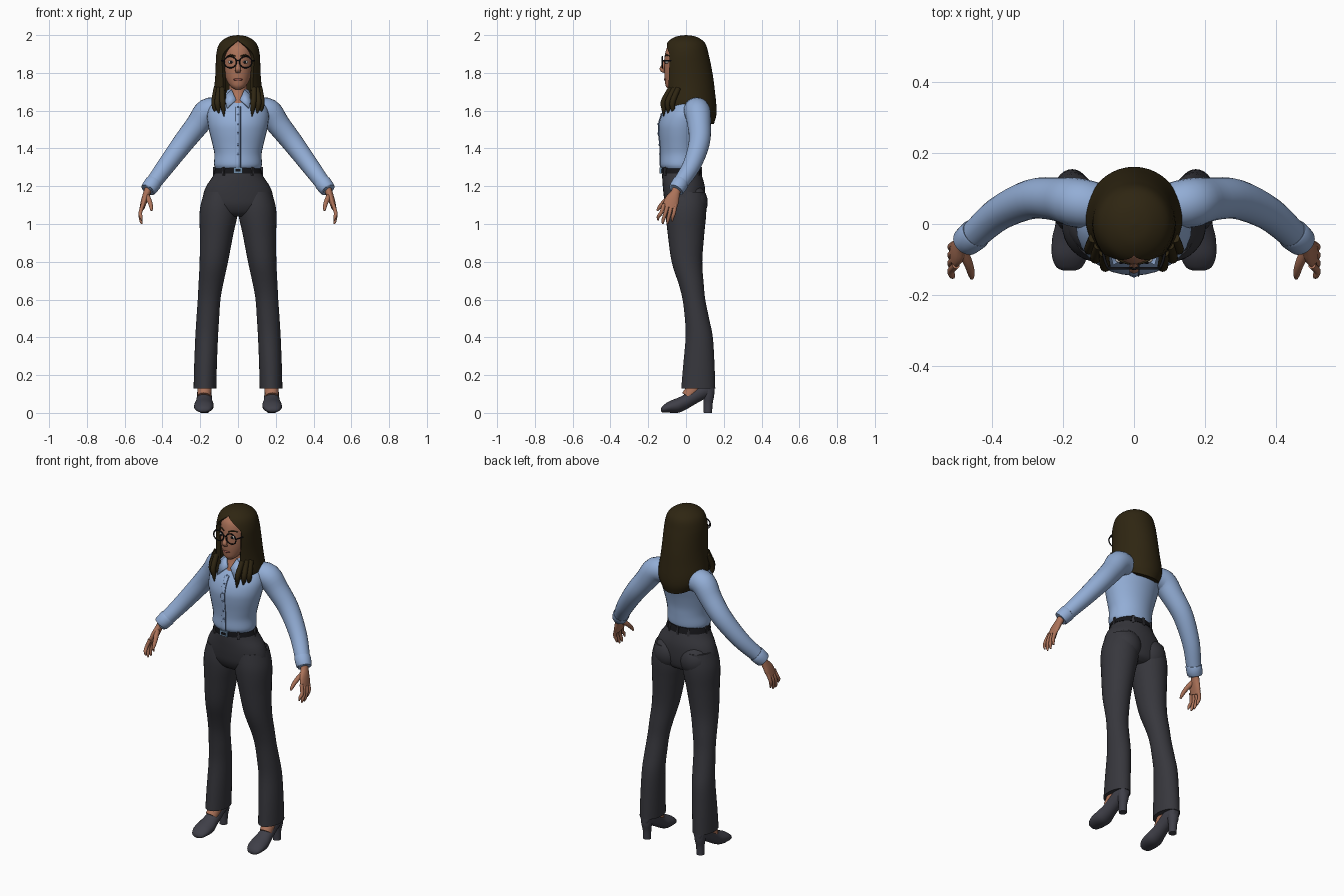
import bpy, bmesh, math
from mathutils import Vector

cube = bpy.data.objects.get("Cube")
if cube:
    bpy.data.objects.remove(cube, do_unlink=True)


def material(name, r, g, b):
    m = bpy.data.materials.new(name)
    m.use_nodes = True
    m.diffuse_color = (r, g, b, 1)
    m.node_tree.nodes["Principled BSDF"].inputs["Base Color"].default_value = (r, g, b, 1)
    return m


SKIN = material("warm skin", .41, .17, .10)
LIPS = material("lip brown", .30, .09, .07)
WHITE = material("eye white", .65, .62, .58)
BLACK = material("frame black", .008, .008, .01)
HAIR = material("dark brown hair", .028, .019, .006)
SHIRT = material("light blue shirt", .29, .42, .67)
SEAM = material("seam blue", .13, .20, .36)
TROUSER = material("charcoal trousers", .038, .038, .046)
SHOE = material("grey leather", .05, .05, .065)
BUCKLE = material("steel blue buckle", .16, .27, .40)

X, Y, Z = Vector((1, 0, 0)), Vector((0, 1, 0)), Vector((0, 0, 1))


def finish(name, bm, mat, mirror=False):
    bmesh.ops.recalc_face_normals(bm, faces=bm.faces)
    me = bpy.data.meshes.new(name)
    bm.to_mesh(me)
    bm.free()
    me.materials.append(mat)
    me.shade_smooth()
    me.set_sharp_from_angle(angle=math.radians(50))
    ob = bpy.data.objects.new(name, me)
    bpy.context.collection.objects.link(ob)
    if mirror:
        ob.modifiers.new("Mirror", 'MIRROR')
    return ob


def smooth(rows, steps):
    """Pass a smooth spline through rows of numbers."""
    out = []
    for i in range(len(rows) - 1):
        a, b, c, d = (rows[max(i - 1, 0)], rows[i], rows[i + 1], rows[min(i + 2, len(rows) - 1)])
        for s in range(steps):
            t = s / steps
            out.append([q + .5 * t * (r - p + t * (2 * p - 5 * q + 4 * r - w + t * (3 * (q - r) + w - p)))
                        for p, q, r, w in zip(a, b, c, d)])
    return out + [list(rows[-1])]


def skin_rings(name, rings, mat, mirror=False):
    bm = bmesh.new()
    loops = [[bm.verts.new(p) for p in ring] for ring in rings]
    n = len(loops[0])
    for a, b in zip(loops, loops[1:]):
        for i in range(n):
            bm.faces.new((a[i], a[(i + 1) % n], b[(i + 1) % n], b[i]))
    bm.faces.new(loops[0])
    bm.faces.new(loops[-1])
    return finish(name, bm, mat, mirror)


def tube(name, rows, mat, ref=X, axis=None, mirror=False, n=24, steps=4):
    """Loft ellipses (x, y, z, radius along ref, other radius)."""
    rows = smooth([r if len(r) == 5 else (*r, r[3]) for r in rows], steps)
    rings = []
    for i, (x, y, z, ru, rv) in enumerate(rows):
        t = axis or Vector(rows[min(i + 1, len(rows) - 1)][:3]) - Vector(rows[max(i - 1, 0)][:3])
        t = t.normalized()
        u = (ref - t * ref.dot(t)).normalized()
        v = t.cross(u)
        rings.append([Vector((x, y, z)) + u * ru * math.cos(k * math.tau / n)
                      + v * rv * math.sin(k * math.tau / n) for k in range(n)])
    return skin_rings(name, rings, mat, mirror)


def body(name, rows, mat, mirror=False):
    """Loft level ellipses (z, x, y, rx, ry)."""
    return tube(name, [(x, y, z, rx, ry) for z, x, y, rx, ry in rows], mat, axis=Z, mirror=mirror, n=32)


def wrap(name, rows, mat, inner, dip=0, n=32):
    """Loft a thick band open at the front (z, y, rx, ry, half opening)."""
    rows = smooth(rows, 4)
    rings = []
    for j, (z, cy, rx, ry, opening) in enumerate(rows):
        a = math.radians(max(opening, 0))
        drop = dip * (j / (len(rows) - 1)) ** 3
        arc = [a + (math.tau - 2 * a) * k / n for k in range(n + 1)]
        ring = [(rx * f * math.sin(t), cy - ry * f * math.cos(t), z - drop * max(0, -math.cos(t)))
                for f, ts in ((1, arc), (inner, arc[::-1])) for t in ts]
        rings.append(ring)
    return skin_rings(name, rings, mat)


def ball(name, loc, size, mat, mirror=False):
    bm = bmesh.new()
    bmesh.ops.create_uvsphere(bm, u_segments=20, v_segments=12, radius=1)
    for v in bm.verts:
        v.co = Vector(loc) + Vector([c * s for c, s in zip(v.co, size)])
    return finish(name, bm, mat, mirror)


def box(name, loc, size, mat, mirror=False, turn=0):
    bm = bmesh.new()
    bmesh.ops.create_cube(bm, size=1)
    ca, sa = math.cos(turn), math.sin(turn)
    for v in bm.verts:
        p = Vector([c * s for c, s in zip(v.co, size)])
        v.co = Vector(loc) + Vector((p.x * ca - p.y * sa, p.x * sa + p.y * ca, p.z))
    return finish(name, bm, mat, mirror)


# Head, neck and face
body("head", [(1.712, 0, -.078, .015, .015), (1.73, 0, -.065, .04, .042), (1.76, 0, -.042, .06, .07),
              (1.80, 0, -.03, .072, .085), (1.85, 0, -.02, .078, .095), (1.90, 0, -.015, .079, .096),
              (1.94, 0, -.01, .072, .086), (1.97, 0, 0, .045, .055)], SKIN)
body("neck", [(1.62, 0, -.02, .05, .07), (1.66, 0, -.015, .05, .066), (1.70, 0, -.01, .05, .056),
              (1.74, 0, -.01, .047, .052), (1.79, 0, -.01, .05, .06)], SKIN)
tube("nose", [(0, -.106, 1.878, .006), (0, -.116, 1.85, .009), (0, -.127, 1.823, .014, .013),
              (0, -.122, 1.806, .014, .01), (0, -.11, 1.80, .008)], SKIN, axis=Z, n=14)
ball("lips", (0, -.105, 1.765), (.024, .012, .008), LIPS)
ball("eyes", (.036, -.1, 1.857), (.017, .011, .008), WHITE, True)
ball("irises", (.036, -.109, 1.857), (.007, .004, .007), BLACK, True)
tube("eyebrows", [(.014, -.112, 1.888, .003), (.038, -.103, 1.895, .004), (.06, -.084, 1.888, .002)],
     HAIR, ref=Z, mirror=True, n=8)

# Glasses
ring = [(.041 + .033 * math.cos(k * math.tau / 24), -.125, 1.857 + .03 * math.sin(k * math.tau / 24), .0035)
        for k in range(25)]
tube("glasses_rims", ring, BLACK, ref=Y, mirror=True, n=8, steps=1)
tube("glasses_bridge", [(-.01, -.125, 1.862, .003), (0, -.127, 1.866, .003), (.01, -.125, 1.862, .003)],
     BLACK, ref=Y, n=8)
tube("glasses_temples", [(.073, -.124, 1.864, .004), (.083, -.10, 1.865, .004), (.094, -.04, 1.866, .004)],
     BLACK, ref=Z, mirror=True, n=8)

# Long hair with an open front and loose front strands
wrap("hair", [(2.0, 0, .001, .001, 0), (1.993, 0, .045, .05, 0), (1.972, 0, .083, .088, 0),
              (1.945, 0, .104, .108, 20), (1.90, 0, .115, .12, 43), (1.85, .003, .118, .129, 45),
              (1.78, .01, .121, .135, 42), (1.72, .015, .127, .138, 38), (1.65, .02, .137, .141, 35),
              (1.61, .02, .134, .14, 34), (1.58, .02, .115, .128, 38)], HAIR, .82, dip=.05)
for i, (x, y, low) in enumerate([(.078, -.118, 1.57), (.105, -.095, 1.585), (.122, -.07, 1.59)]):
    tube(f"hair_strand_{i + 1}", [(.085 + .015 * i, -.08 + .02 * i, 1.72, .014), (x + .004, y, 1.65, .015),
                                  (x, y, 1.61, .012), (x - .004, y, low, .002)], HAIR, mirror=True, n=12)

# Shirt
torso = [(1.285, 0, -.03, .112, .09), (1.30, 0, -.031, .122, .10), (1.32, 0, -.032, .127, .105),
         (1.37, 0, -.03, .125, .105), (1.42, 0, -.03, .135, .108), (1.48, 0, -.027, .15, .117),
         (1.53, 0, -.02, .16, .124), (1.58, 0, -.005, .163, .123), (1.62, 0, .008, .15, .11),
         (1.65, 0, .014, .122, .09), (1.675, 0, .012, .08, .062), (1.69, 0, .005, .052, .048)]
body("shirt_body", torso, SHIRT)
front = [(z, y - ry) for z, x, y, rx, ry in torso[1:9]]
tube("shirt_placket", [(0, y, z, .013, .004) for z, y in front], SHIRT, n=12)
tube("placket_seam", [(.013, y - .001, z, .002, .003) for z, y in front], SEAM, n=8)
for i, (z, y) in enumerate(front[2:]):
    ball(f"shirt_button_{i + 1}", (0, y - .004, z), (.006, .003, .006), SEAM)
tube("sleeves", [(.10, .05, 1.60, .065), (.16, .06, 1.595, .07), (.215, .07, 1.525, .062),
                 (.29, .07, 1.43, .056), (.38, .03, 1.31, .048), (.45, -.03, 1.215, .041),
                 (.472, -.048, 1.186, .038)], SHIRT, ref=Y, mirror=True)
tube("cuffs", [(.446, -.026, 1.221, .041), (.449, -.029, 1.217, .045), (.474, -.05, 1.184, .042),
               (.476, -.052, 1.181, .037)], SHIRT, ref=Y, mirror=True, steps=2)
wrap("collar_stand", [(1.712, 0, .056, .06, 30), (1.69, 0, .066, .068, 28), (1.665, .002, .08, .078, 28)],
     SHIRT, .9)
bm = bmesh.new()
wing = [(.010, -.084, 1.658), (.034, -.058, 1.712), (.072, -.062, 1.672), (.058, -.113, 1.612)]
bm.faces.new([bm.verts.new(p) for p in wing])
collar = finish("collar_points", bm, SHIRT, True)
solid = collar.modifiers.new("Thickness", 'SOLIDIFY')
solid.thickness, solid.offset = .008, 0

# Hands
tube("palms", [(.468, -.044, 1.20, .024, .021), (.482, -.056, 1.165, .025, .019),
               (.496, -.075, 1.125, .038, .017), (.508, -.088, 1.085, .038, .013)], SKIN, ref=Y, mirror=True)
for i, (finger, tip) in enumerate(zip(("index", "middle", "ring", "little"), (1.02, 1.0, 1.0, 1.015))):
    base, end = -.116 + .02 * i, -.146 + .025 * i
    tube(finger + "_fingers", [(.503, base, 1.105, .011), (.517, (base + end) / 2, 1.06, .010),
                               (.514, end, tip + .02, .009), (.509, end - .002, tip, .004)],
         SKIN, ref=Y, mirror=True, n=10)
tube("thumbs", [(.485, -.075, 1.15, .016), (.468, -.112, 1.12, .013), (.46, -.14, 1.09, .010),
                (.458, -.153, 1.07, .005)], SKIN, mirror=True, n=12)

# Trousers
body("trouser_hips", [(1.04, 0, 0, .08, .06), (1.06, 0, 0, .15, .088), (1.10, 0, -.005, .185, .104),
                      (1.15, 0, -.008, .185, .11), (1.20, 0, -.012, .168, .111),
                      (1.25, 0, -.02, .135, .106), (1.30, 0, -.028, .11, .096)], TROUSER)
body("trouser_legs", [(1.17, .095, 0, .083, .10), (1.10, .1, 0, .098, .107), (1.04, .104, 0, .10, .106),
                      (.95, .113, 0, .089, .097), (.80, .128, .005, .075, .081), (.68, .144, .028, .065, .066),
                      (.60, .153, .042, .06, .06), (.50, .16, .058, .06, .064), (.40, .166, .07, .06, .072),
                      (.25, .172, .068, .06, .083), (.13, .175, .065, .06, .09)], TROUSER, True)
ball("trouser_seat", (.086, .042, 1.115), (.086, .073, .09), TROUSER, True)

# Belt with loops and buckle
body("belt", [(1.268, 0, -.024, .129, .107), (1.285, 0, -.026, .123, .105), (1.302, 0, -.028, .116, .102)], BLACK)
box("belt_buckle", (0, -.133, 1.284), (.05, .012, .032), BUCKLE)
box("buckle_plate", (0, -.1395, 1.284), (.026, .004, .014), BLACK)
for i, deg in enumerate((38, 95, 150)):
    t = math.radians(deg)
    box(f"belt_loops_{i + 1}", (.126 * math.sin(t), -.026 - .107 * math.cos(t), 1.28), (.013, .01, .045),
        TROUSER, True, turn=t)
box("belt_loop_back", (0, .081, 1.28), (.013, .01, .045), TROUSER)

# Feet and heeled shoes
tube("ankles", [(.175, .075, .20, .036), (.177, .045, .135, .038), (.18, .008, .085, .035)], SKIN, mirror=True)
tube("shoes", [(.176, .15, .135, .012, .02), (.176, .142, .13, .026, .042), (.177, .10, .122, .037, .048),
               (.178, .05, .092, .039, .045), (.179, 0, .06, .043, .042), (.18, -.04, .041, .051, .04),
               (.182, -.09, .031, .05, .03), (.183, -.122, .02, .036, .018), (.183, -.132, .015, .015, .008)],
     SHOE, axis=-Y, mirror=True)
body("shoe_heels", [(0, .177, .116, .022, .022), (.05, .177, .117, .023, .024),
                    (.09, .177, .12, .03, .029), (.13, .177, .12, .034, .03)], SHOE, True)
